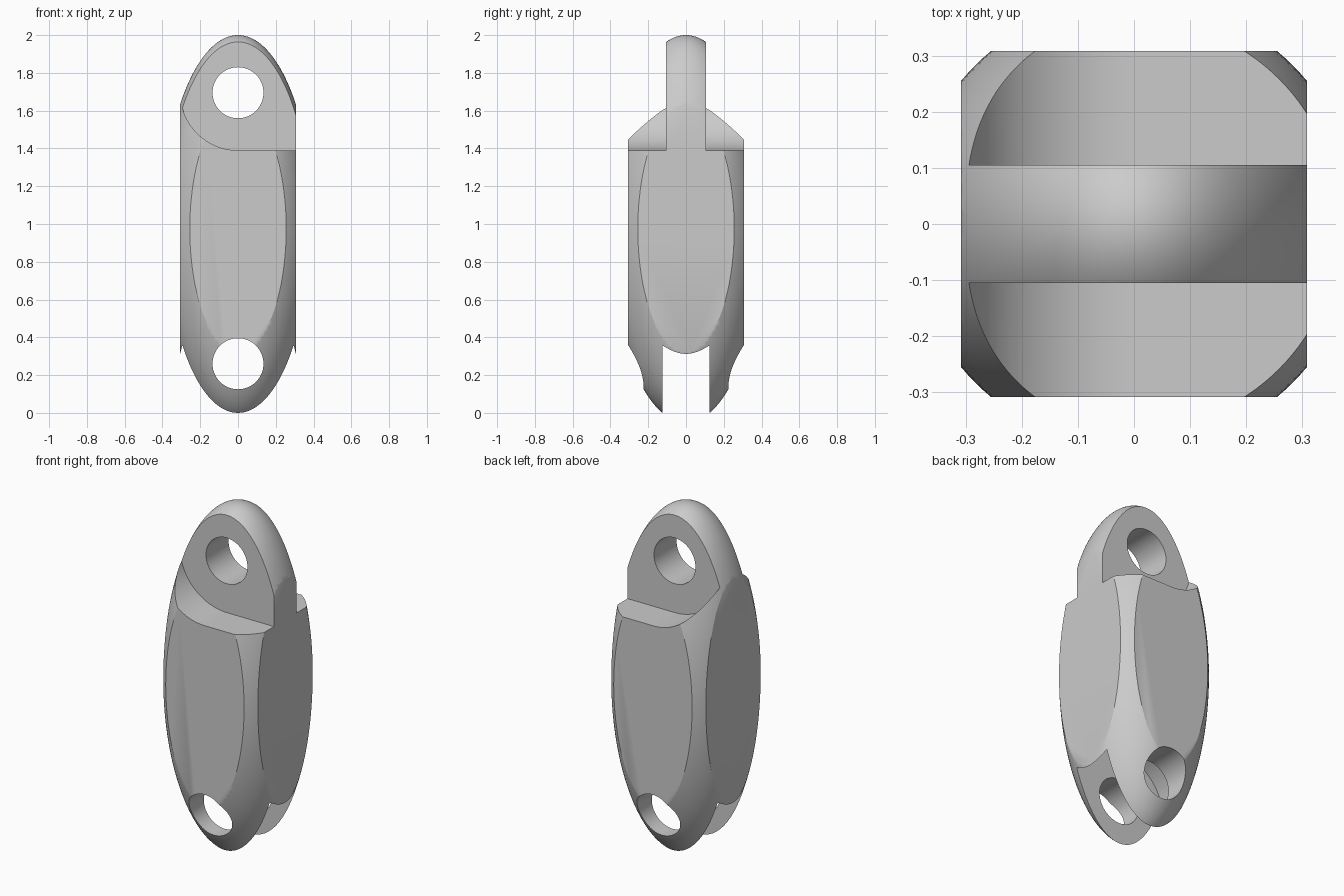
import bpy
import bmesh
from math import cos, sin, pi, radians

if "Cube" in bpy.data.objects:
    bpy.data.objects.remove(bpy.data.objects["Cube"])

HALF = 0.308          # half width of the squared body
TONGUE = 0.105        # half thickness of the top tongue
SLOT = 0.125          # half width of the bottom slot
TOP_PIN, LOW_PIN = 1.695, 0.26
PIN_R = 0.135


def arc(cz, r, a0, a1, n):
    return [(r * cos(radians(a0 + (a1 - a0) * i / n)),
             cz + r * sin(radians(a0 + (a1 - a0) * i / n))) for i in range(n + 1)]


def prism(name, profile, y0, y1):
    """Extrude an x-z profile from y0 to y1."""
    bm = bmesh.new()
    face = bm.faces.new([bm.verts.new((x, y0, z)) for x, z in profile])
    new = bmesh.ops.extrude_face_region(bm, geom=[face])["geom"]
    verts = [v for v in new if isinstance(v, bmesh.types.BMVert)]
    bmesh.ops.translate(bm, verts=verts, vec=(0, y1 - y0, 0))
    bmesh.ops.recalc_face_normals(bm, faces=bm.faces)
    mesh = bpy.data.meshes.new(name)
    bm.to_mesh(mesh)
    bm.free()
    ob = bpy.data.objects.new(name, mesh)
    bpy.context.collection.objects.link(ob)
    ob.hide_render = True
    return ob


def boolean(target, cutter, op="DIFFERENCE"):
    mod = target.modifiers.new(cutter.name, "BOOLEAN")
    mod.operation, mod.solver, mod.object = op, "EXACT", cutter
    bpy.context.view_layer.objects.active = target
    bpy.ops.object.modifier_apply(modifier=mod.name)
    bpy.data.objects.remove(cutter)


# Long ellipsoid body
bpy.ops.mesh.primitive_uv_sphere_add(segments=128, ring_count=96, radius=1)
link = bpy.context.object
link.name = "chain_link"
link.scale = (0.4, 0.4, 1.0256)
link.location = (0, 0, 0.9744)
bpy.ops.object.transform_apply(location=True, rotation=False, scale=True)

# Four flat sides
square = [(-HALF, -1), (HALF, -1), (HALF, 3), (-HALF, 3)]
boolean(link, prism("flat_sides", square, -HALF, HALF), "INTERSECT")

# Shoulders beside the tongue: quarter round on the left, level on the right
shoulder = arc(TOP_PIN, 0.305, 180, 270, 32) + [(1, TOP_PIN - 0.305), (1, 2.5), (-0.305, 2.5)]
for y0, y1 in ((-1, -TONGUE), (TONGUE, 1)):
    boolean(link, prism("shoulder_cut", shoulder, y0, y1))

# Round-roofed slot between the lower lugs
slot = arc(LOW_PIN, 0.31, 0, 180, 64) + [(-0.31, -0.5), (0.31, -0.5)]
boolean(link, prism("slot_cut", slot, -SLOT, SLOT))

# Pin holes
for z in (TOP_PIN, LOW_PIN):
    boolean(link, prism("pin_hole", arc(z, PIN_R, 0, 360, 64)[:-1], -1, 1))

bpy.ops.object.select_all(action="DESELECT")
link.select_set(True)
bpy.context.view_layer.objects.active = link
bpy.ops.object.shade_smooth_by_angle(angle=radians(30))
